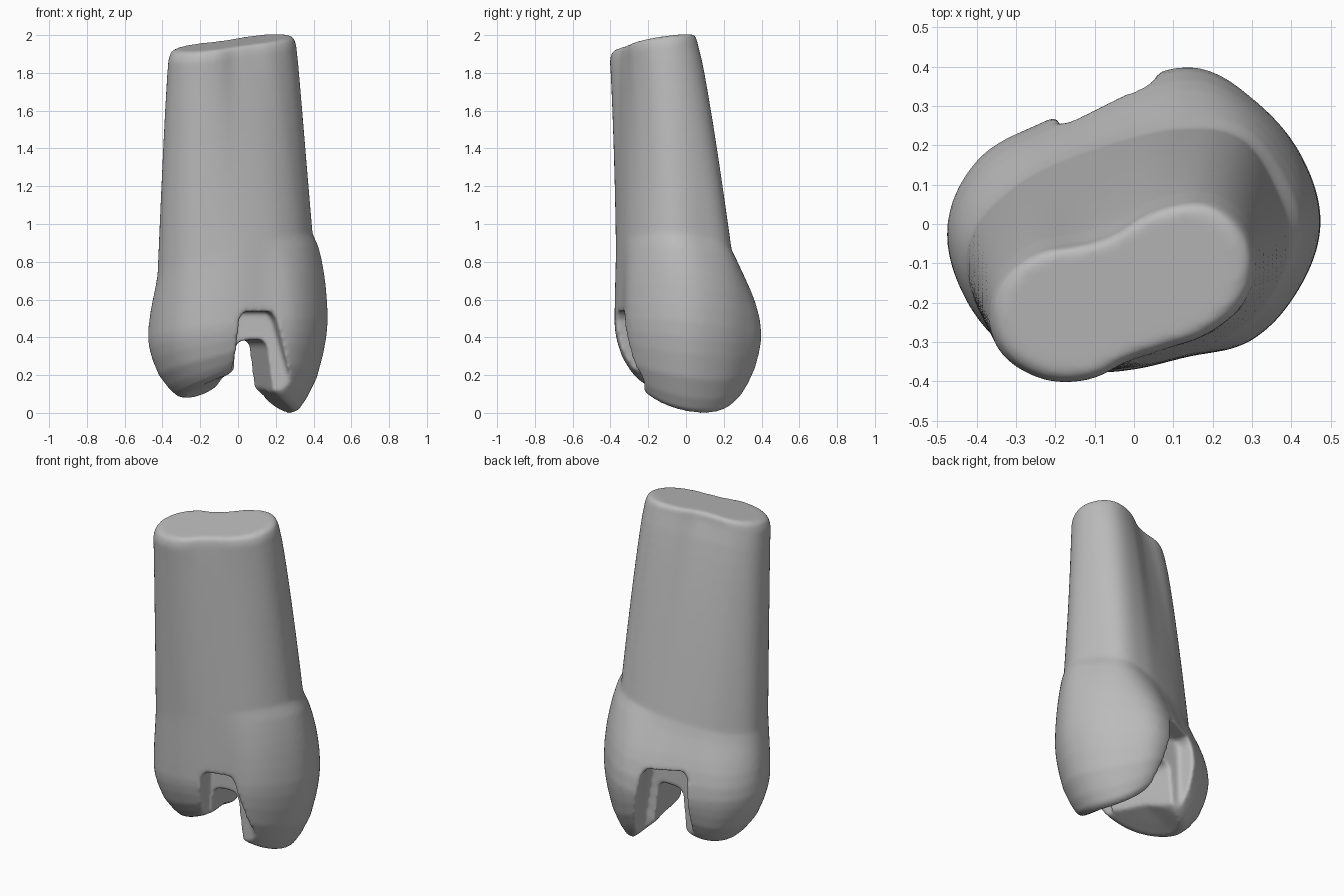
import bpy, bmesh, math
from mathutils import Vector

old = bpy.data.objects.get("Cube")
if old:
    bpy.data.objects.remove(old, do_unlink=True)

SEG = 96
# Outlines: centre and radii (hundredths) at even angles from +x
TIP = ((-.03, -.18), (32, 35.5, 33, 24, 17, 15.5, 18, 26, 33, 34.5, 30, 23.5, 17.5, 16.5, 18.5, 24.5))
NECK = ((0, -.05), (39.5, 38.5, 38, 31.5, 27, 26, 28.5, 34.5, 42, 43, 40, 34.5, 31.5, 31, 33.5, 37))
BULGE = ((0, 0), (47.5, 46, 44, 43, 36.5, 33, 35.5, 43, 47.5, 47, 45, 40.5, 37, 36.5, 42, 45))


def outline(section):
    """Smooth closed outline through the radii."""
    (cx, cy), radii = section
    n, pts = len(radii), []
    for i in range(SEG):
        k, t = divmod(i * n / SEG, 1)
        a, b, c, d = (radii[(int(k) + j) % n] / 100 for j in (-1, 0, 1, 2))
        r = b + t * (c - a) / 2 + t * t * (a - 2.5 * b + 2 * c - d / 2) + t ** 3 * (3 * b - a - 3 * c + d) / 2
        ang = math.tau * i / SEG
        pts.append(Vector((cx + r * math.cos(ang), cy + r * math.sin(ang), 0)))
    return pts


def tip_z(p):
    return 1.976 + .09 * p.x + .14 * (p.y + .17)


def neck_z(p):
    return .85 + .27 * p.x - .1 * p.y


def bulge_z(p):
    return .45 + .1 * p.x - .1 * p.y


def ridge_z(p):
    """Height of the cusp ridge in the direction of p."""
    ang = math.atan2(p.y, p.x)
    turn = .065 + .215 * math.cos(ang)
    return .27 - .26 * abs(math.cos(ang - turn)) + .08 * max(0, -math.cos(ang))


def flat(p, z):
    return Vector((p.x, p.y, z))


def shrink(p, s):
    """Narrow the crown, keeping the larger cusp long from front to back."""
    return Vector((p.x * s, p.y * s ** (.75 - .5 * p.x), 0))


tip, neck, bulge = outline(TIP), outline(NECK), outline(BULGE)
rings = []
centre = Vector((TIP[0][0], TIP[0][1], 0))
# Cut end with a rounded rim
for s, drop in ((.5, 0), (.88, 0), (.96, .012), (1, .05)):
    ring = [centre.lerp(p, s) for p in tip]
    rings.append([flat(p, tip_z(p) - drop) for p in ring])
# Root
for i in range(1, 13):
    t = i / 12
    rings.append([flat(a.lerp(b, t ** .82), (tip_z(a) - .05) * (1 - t) + neck_z(b) * t)
                  for a, b in zip(tip, neck)])
# Crown flank, swelling soonest on the larger cusp
for t, mix in ((.15, .17), (.3, .38), (.45, .59), (.6, .77), (.8, .94), (1, 1)):
    rings.append([flat(a.lerp(b, mix ** (1 - max(0, b.x))), neck_z(a) * (1 - t) + bulge_z(b) * t)
                  for a, b in zip(neck, bulge)])
# Cusps
for s, w in ((.985, .17), (.95, .36), (.88, .62), (.77, .84), (.68, .97), (.6, 1)):
    rings.append([flat(shrink(p, s), bulge_z(p) * (1 - w) + ridge_z(p) * w) for p in bulge])
# Chewing surface
for s, w in ((.42, .3), (.2, .7), (.05, 1)):
    rings.append([flat(shrink(p, s), ridge_z(p) * (1 - w) + .23 * w) for p in bulge])


def make_object(name, bm):
    bmesh.ops.recalc_face_normals(bm, faces=bm.faces)
    mesh = bpy.data.meshes.new(name)
    bm.to_mesh(mesh)
    bm.free()
    ob = bpy.data.objects.new(name, mesh)
    bpy.context.scene.collection.objects.link(ob)
    return ob


bm = bmesh.new()
loops = [[bm.verts.new(p) for p in ring] for ring in rings]
for up, low in zip(loops, loops[1:]):
    for i in range(SEG):
        j = (i + 1) % SEG
        bm.faces.new((up[i], up[j], low[j], low[i]))
bm.faces.new(loops[0])
bm.faces.new(loops[-1])
tooth = make_object("tooth", bm)


def slot_cutter(name, profile, y0, y1):
    """Slanted prism that cuts one part of the cavity."""
    bm = bmesh.new()
    ends = [[bm.verts.new((x + .015 - .24 * y, y, z)) for x, z in profile] for y in (y0, y1)]
    n = len(profile)
    for i in range(n):
        j = (i + 1) % n
        bm.faces.new((ends[0][i], ends[0][j], ends[1][j], ends[1][i]))
    for end in ends:
        bm.faces.new(end)
    ob = make_object(name, bm)
    ob.hide_render = True
    return ob


channel = ((-.075, .37), (-.05, .395), (.06, .4), (.085, .37), (.145, -.1), (-.12, -.1))
front_box = ((-.095, .51), (-.065, .55), (.08, .55), (.11, .51), (.2, .2), (.23, -.1), (-.13, -.1))
back_box = ((-.14, .51), (-.11, .55), (.09, .55), (.12, .51), (.17, .2), (.2, -.1), (-.16, -.1))
cutters = [slot_cutter("channel_cutter", channel, -.5, .5),
           slot_cutter("front_box_cutter", front_box, -.6, -.22),
           slot_cutter("back_box_cutter", back_box, .18, .6)]
for c in cutters:
    mod = tooth.modifiers.new(c.name, "BOOLEAN")
    mod.operation, mod.solver, mod.object = "DIFFERENCE", "EXACT", c

# Soften the cut edges
mod = tooth.modifiers.new("even_surface", "REMESH")
mod.mode, mod.voxel_size = "VOXEL", .011
mod = tooth.modifiers.new("soften", "SMOOTH")
mod.factor, mod.iterations = .5, 10

bpy.context.view_layer.update()
baked = bpy.data.meshes.new_from_object(tooth.evaluated_get(bpy.context.evaluated_depsgraph_get()))
tooth.modifiers.clear()
tooth.data = baked
for c in cutters:
    bpy.data.objects.remove(c, do_unlink=True)

# Rest the lowest cusp on the ground
low = min(v.co.z for v in baked.vertices)
for v in baked.vertices:
    v.co.z -= low
for p in baked.polygons:
    p.use_smooth = True

mat = bpy.data.materials.new("stone grey")
mat.use_nodes = True
colour = (.5, .5, .5, 1)
mat.diffuse_color = colour
mat.node_tree.nodes["Principled BSDF"].inputs["Base Color"].default_value = colour
baked.materials.clear()
baked.materials.append(mat)
